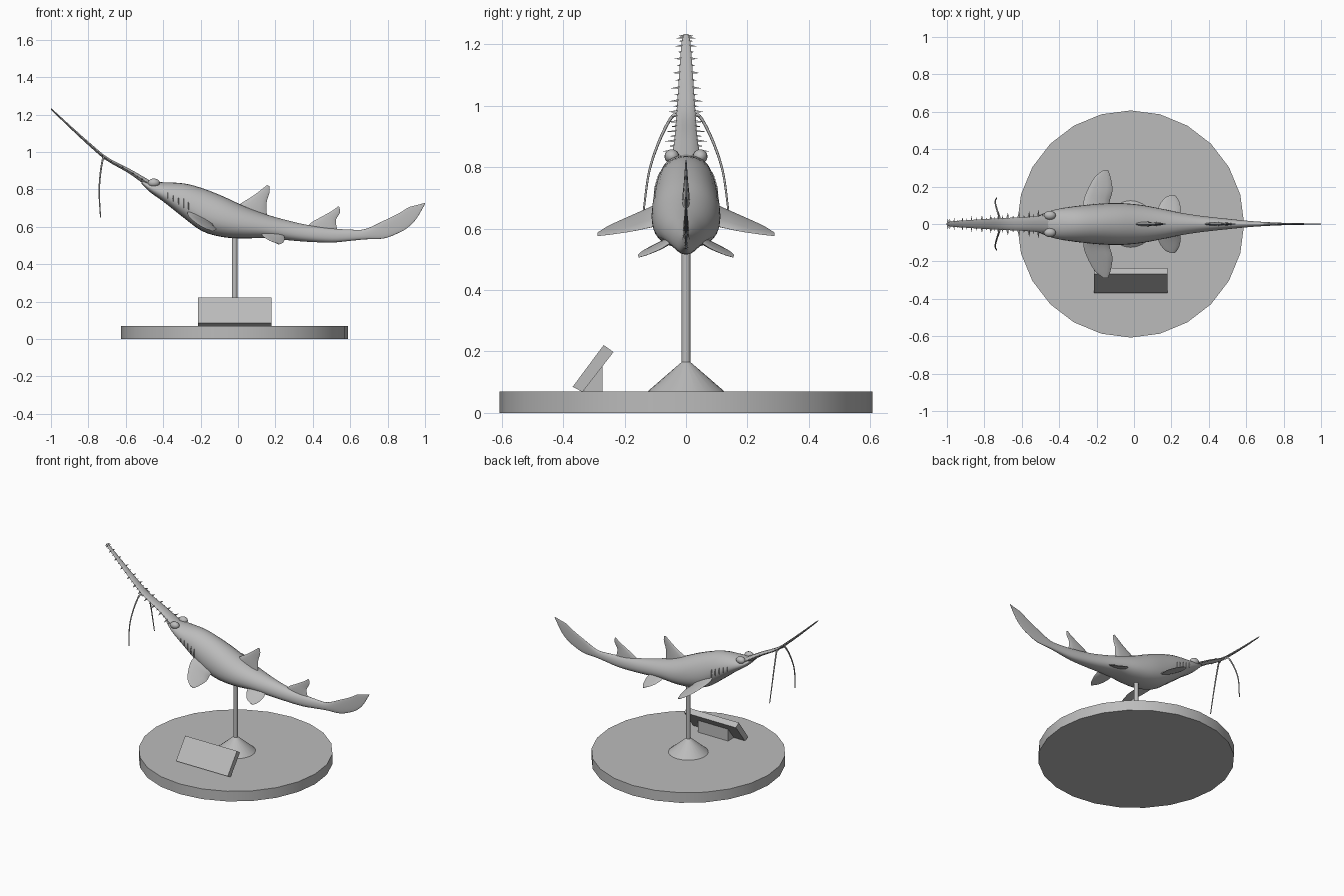
import bpy, bmesh, math
from mathutils import Vector

if "Cube" in bpy.data.objects:
    bpy.data.objects.remove(bpy.data.objects["Cube"])

grey = bpy.data.materials.new("plain_grey")
grey.diffuse_color = (0.5, 0.5, 0.5, 1)
grey.use_nodes = True
grey.node_tree.nodes["Principled BSDF"].inputs["Base Color"].default_value = grey.diffuse_color
CX = -0.018  # stand axis


def finish(name, bm, angle=40):
    bmesh.ops.recalc_face_normals(bm, faces=bm.faces)
    me = bpy.data.meshes.new(name)
    bm.to_mesh(me)
    bm.free()
    me.materials.append(grey)
    ob = bpy.data.objects.new(name, me)
    bpy.context.collection.objects.link(ob)
    bpy.ops.object.select_all(action='DESELECT')
    ob.select_set(True)
    bpy.context.view_layer.objects.active = ob
    bpy.ops.object.shade_smooth_by_angle(angle=math.radians(angle))
    return ob


def loft(name, rings, angle=60):
    """Skin a list of closed rings and cap both ends."""
    bm = bmesh.new()
    vs = [[bm.verts.new(p) for p in r] for r in rings]
    n = len(vs[0])
    for a, b in zip(vs, vs[1:]):
        for i in range(n):
            j = (i + 1) % n
            bm.faces.new((a[i], a[j], b[j], b[i]))
    bm.faces.new(vs[0])
    bm.faces.new(vs[-1])
    return finish(name, bm, angle)


def smooth(rows, steps):
    """Catmull-Rom refinement of rows of numbers."""
    rows = [Vector(r) for r in rows]
    p = [rows[0] * 2 - rows[1]] + rows + [rows[-1] * 2 - rows[-2]]
    out = []
    for i in range(1, len(p) - 2):
        for s in range(steps):
            t = s / steps
            m0, m1 = (p[i + 1] - p[i - 1]) / 2, (p[i + 2] - p[i]) / 2
            out.append(p[i] * (2*t**3 - 3*t**2 + 1) + m0 * (t**3 - 2*t**2 + t)
                       + p[i + 1] * (3*t**2 - 2*t**3) + m1 * (t**3 - t**2))
    return out + [rows[-1]]


def cone(name, r1, r2, z1, z2, sides):
    bm = bmesh.new()
    bmesh.ops.create_cone(bm, cap_ends=True, segments=sides, radius1=r1, radius2=r2, depth=z2 - z1)
    bmesh.ops.translate(bm, verts=bm.verts, vec=(CX, 0, (z1 + z2) / 2))
    return finish(name, bm)


def prism(name, yz, x1, x2):
    return loft(name, [[(x, y, z) for y, z in yz] for x in (x1, x2)], 20)


# Stand: disc, foot, rod and tilted plaque with its support
cone("base_disc", 0.607, 0.607, 0, 0.07, 24)
cone("rod_foot", 0.125, 0.015, 0.07, 0.165, 24)
cone("rod", 0.0145, 0.0145, 0.16, 0.58, 16)
prism("plaque", [(-.369, .085), (-.268, .221), (-.236, .198), (-.337, .068)], -.215, .18)
prism("plaque_support", [(-.335, .07), (-.272, .07), (-.272, .155)], -.13, .10)

# Body and tail: x, top, bottom, half width
BODY = smooth([
    (-.515, .85, .83, .042), (-.47, .842, .785, .062), (-.40, .838, .735, .082),
    (-.29, .832, .648, .098), (-.19, .806, .576, .108), (-.08, .763, .545, .112),
    (.03, .712, .538, .103), (.14, .67, .54, .083), (.25, .638, .53, .06),
    (.37, .61, .52, .042), (.50, .592, .516, .028), (.60, .585, .525, .018),
    (.68, .588, .533, .012), (.78, .633, .538, .007), (.86, .672, .568, .005),
    (.91, .703, .598, .004), (.955, .716, .645, .003), (1.0, .728, .722, .002)], 4)


def skin(row, a, grow=1.0):
    x, top, bot, w = row
    mid = bot + (top - bot) * .42
    c, s = math.cos(a), math.sin(a)
    y = w * grow * math.copysign(abs(c) ** (1.0 if s > 0 else .8), c)
    z = mid + (top - mid) * s if s > 0 else mid - (mid - bot) * abs(s) ** .9
    return (x, y, z)


loft("body", [[skin(r, 2 * math.pi * i / 28) for i in range(28)] for r in BODY])

# Saw snout: x, z, half width, half thickness
SAW = smooth([(-1.0, 1.232, .006, .003), (-.985, 1.217, .013, .004), (-.90, 1.137, .020, .006),
              (-.79, 1.037, .027, .008), (-.70, .963, .032, .009), (-.58, .897, .037, .012),
              (-.48, .833, .046, .018), (-.42, .80, .045, .018)], 4)
rings = []
for i, r in enumerate(SAW):
    a, b = SAW[max(i - 1, 0)], SAW[min(i + 1, len(SAW) - 1)]
    n = Vector((a[1] - b[1], b[0] - a[0])).normalized()
    ring = []
    for k in range(10):
        t = 2 * math.pi * k / 10
        h = r[3] * math.sin(t)
        ring.append((r[0] + n.x * h, r[2] * math.cos(t), r[1] + n.y * h))
    rings.append(ring)
loft("saw_snout", rings)

# Saw teeth: long ones with short ones between, along both edges
bm = bmesh.new()
for k in range(24):
    f = 1.5 + k * (len(SAW) - 7) / 23
    r = SAW[int(f)].lerp(SAW[int(f) + 1], f % 1)
    d = (SAW[int(f) + 1] - SAW[int(f)]).xy.normalized()
    d = Vector((d.x, 0, d.y))
    n = Vector((-d.z, 0, d.x))
    size = (.018 + .018 * k / 23) * (1 if k % 2 == 0 else .5)
    for side in (-1, 1):
        o = Vector((r[0], side * (r[2] - .004), r[1]))
        root = [bm.verts.new(o + d * u + n * v)
                for u, v in ((size * .24, 0), (0, .004), (-size * .24, 0), (0, -.004))]
        tip = bm.verts.new(o + Vector((0, side * (size + .004), 0)) + d * size * .15)
        bm.faces.new(root)
        for i in range(4):
            bm.faces.new((root[i], root[(i + 1) % 4], tip))
finish("saw_teeth", bm, 20)


def fin(name, stations, normal):
    """Lens-shaped fin from (leading point, trailing point, half thickness)."""
    rows = smooth([tuple(l) + tuple(t) + (h,) for l, t, h in stations], 4)
    normal = Vector(normal).normalized()
    rings = []
    for r in rows:
        a, b = Vector(r[:3]), Vector(r[3:6])
        rings.append([a.lerp(b, .5 - .5 * math.cos(t)) + normal * r[6] * math.sin(t)
                      for t in (2 * math.pi * k / 12 for k in range(12))])
    return loft(name, rings)


# Dorsal fins
fin("front_dorsal_fin", [((-.02, 0, .70), (.155, 0, .66), .013), ((.015, 0, .725), (.152, 0, .70), .011),
                         ((.08, 0, .765), (.155, 0, .74), .007), ((.13, 0, .803), (.169, 0, .785), .004),
                         ((.155, 0, .823), (.168, 0, .818), .002)], (0, 1, 0))
fin("rear_dorsal_fin", [((.36, 0, .595), (.535, 0, .575), .010), ((.40, 0, .628), (.525, 0, .61), .008),
                        ((.455, 0, .658), (.525, 0, .64), .005), ((.51, 0, .69), (.544, 0, .675), .003),
                        ((.535, 0, .71), (.543, 0, .705), .002)], (0, 1, 0))

for side, word in ((-1, "right"), (1, "left")):
    # Paired fins
    fin(word + "_pectoral_fin", [
        ((-.265, side * .07, .69), (-.13, side * .07, .615), .014),
        ((-.27, side * .12, .668), (-.13, side * .12, .603), .011),
        ((-.25, side * .18, .642), (-.115, side * .18, .59), .008),
        ((-.21, side * .25, .61), (-.125, side * .25, .58), .005),
        ((-.165, side * .288, .587), (-.138, side * .288, .576), .002)], (.45, side * .3, .85))
    fin(word + "_pelvic_fin", [
        ((.12, side * .05, .57), (.245, side * .05, .555), .010),
        ((.135, side * .10, .548), (.25, side * .08, .535), .007),
        ((.165, side * .14, .528), (.24, side * .125, .515), .004),
        ((.20, side * .156, .515), (.22, side * .154, .506), .002)], (.1, side * .45, .9))

    # Eyes on raised brows
    bm = bmesh.new()
    bmesh.ops.create_uvsphere(bm, u_segments=16, v_segments=10, radius=1)
    for v in bm.verts:
        v.co = Vector((-.45 + v.co.x * .032, side * .046 + v.co.y * .024, .835 + v.co.z * .023))
    finish(word + "_eye", bm)

    # Barbel hanging from the saw
    path = smooth([(-.715, .022, .965), (-.722, .045, .965), (-.735, .085, .89),
                   (-.742, .12, .785), (-.735, .139, .65)], 5)
    rings = []
    for i, p in enumerate(path):
        rad = .006 - .003 * i / (len(path) - 1)
        d = (path[min(i + 1, len(path) - 1)] - path[max(i - 1, 0)]).normalized()
        u = d.cross(Vector((1, 0, 0))).normalized()
        v = d.cross(u)
        rings.append([((q := p + (u * math.cos(t) + v * math.sin(t)) * rad).x, side * q.y, q.z)
                      for t in (math.pi * k / 4 for k in range(8))])
    loft(word + "_barbel", rings)

    # Gill slits: thin raised strips following the flank
    bm = bmesh.new()
    for g in range(5):
        i = 9 + g
        quads = []
        for k in range(5):
            a = -.28 + .13 * k
            x, y, z = skin(BODY[i], a, 1.04)
            w = .004 * math.sin(math.pi * (k + .5) / 5)
            quads.append([bm.verts.new((x + dx, side * yy, z))
                          for dx, yy in ((-w, y - .008), (0, y), (w, y - .008))])
        for p, q in zip(quads, quads[1:]):
            for m in range(3):
                bm.faces.new((p[m], p[(m + 1) % 3], q[(m + 1) % 3], q[m]))
        bm.faces.new(quads[0])
        bm.faces.new(quads[-1])
    finish(word + "_gill_slits", bm, 20)
